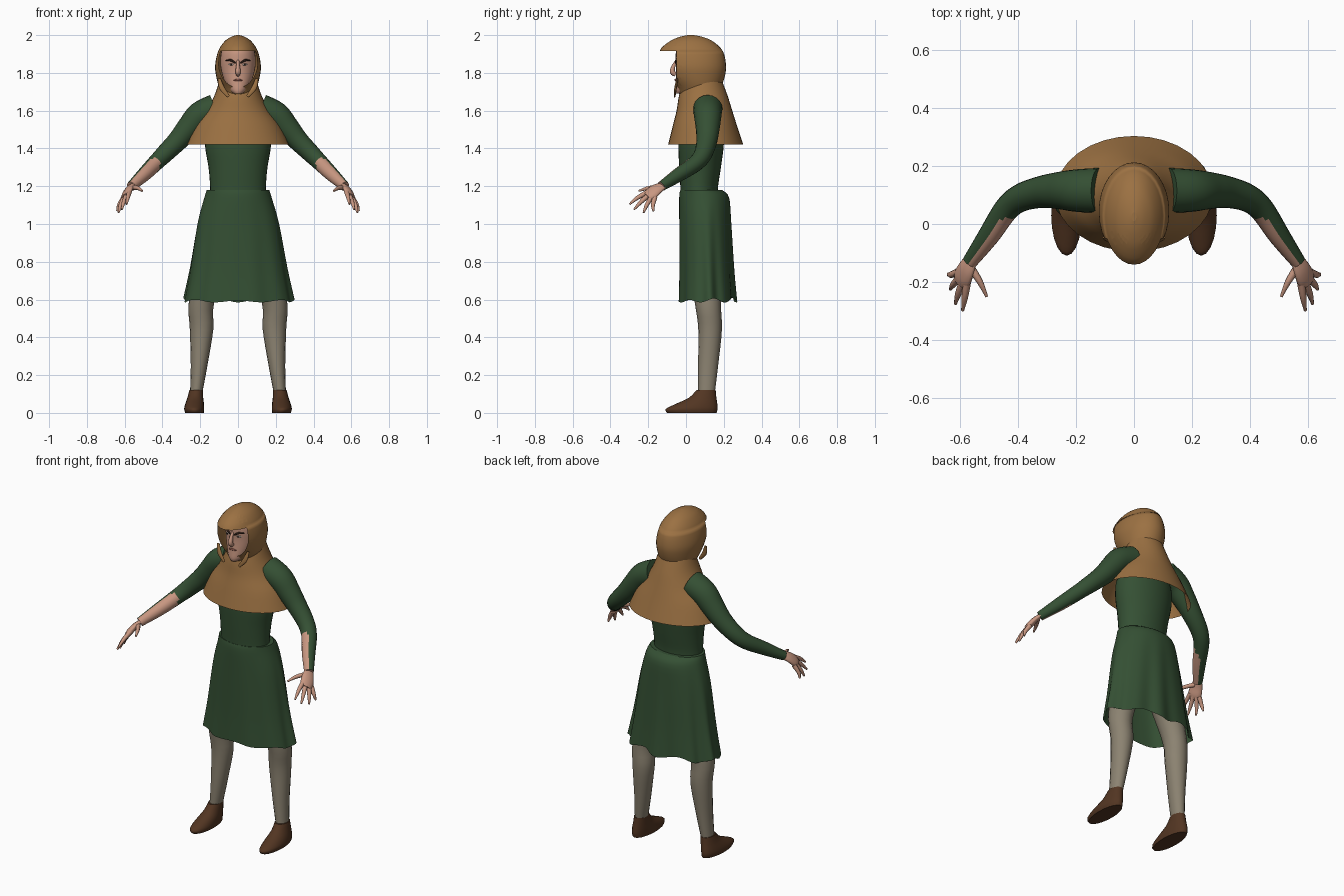
import bpy, bmesh, math
from mathutils import Vector

if "Cube" in bpy.data.objects:
    bpy.data.objects.remove(bpy.data.objects["Cube"])


def material(name, rgb):
    m = bpy.data.materials.new(name)
    m.use_nodes = True
    m.diffuse_color = (*rgb, 1)
    bsdf = m.node_tree.nodes["Principled BSDF"]
    bsdf.inputs["Base Color"].default_value = (*rgb, 1)
    bsdf.inputs["Roughness"].default_value = 0.8
    return m


TAN = material("tan cloth", (0.33, 0.165, 0.055))
GREEN = material("green cloth", (0.035, 0.08, 0.034))
SKIN = material("skin", (0.58, 0.31, 0.22))
HOSE = material("grey hose", (0.26, 0.225, 0.165))
LEATHER = material("brown leather", (0.085, 0.036, 0.016))
DARK = material("dark brow", (0.03, 0.015, 0.01))
LIP = material("lip", (0.3, 0.11, 0.08))
EYE = material("eye white", (0.6, 0.55, 0.5))


def spline(points, steps):
    """Smooth curve through tuples of any length."""
    out = []
    last = len(points) - 1
    for i in range(last):
        a, b, c, d = (points[max(0, min(last, i + k))] for k in (-1, 0, 1, 2))
        for s in range(steps):
            t = s / steps
            out.append([q + 0.5 * t * (r - p + t * (2*p - 5*q + 4*r - w + t * (3*(q - r) + w - p)))
                        for p, q, r, w in zip(a, b, c, d)])
    return out + [list(points[-1])]


def skin_rings(bm, rings, cap_start, cap_end):
    loops = [[bm.verts.new(p) for p in ring] for ring in rings]
    n = len(loops[0])
    for lo, hi in zip(loops, loops[1:]):
        for i in range(n):
            j = (i + 1) % n
            bm.faces.new((lo[i], lo[j], hi[j], hi[i]))
    if cap_start:
        bm.faces.new(loops[0][::-1])
    if cap_end:
        bm.faces.new(loops[-1])
    bmesh.ops.recalc_face_normals(bm, faces=bm.faces)


def finish(bm, name, mat, mirror=False):
    mesh = bpy.data.meshes.new(name)
    for f in bm.faces:
        f.smooth = len(f.verts) < 5
    bm.to_mesh(mesh)
    bm.free()
    mesh.materials.append(mat)
    ob = bpy.data.objects.new(name, mesh)
    bpy.context.collection.objects.link(ob)
    if mirror:
        ob.modifiers.new("mirror", "MIRROR").use_mirror_merge = False
    return ob


def loft(name, rings, mat, sides=32, steps=4, caps=(True, True), mirror=False, shape=None, edit=None):
    """Stack of flat ellipses: (z, centre x, front y, back y, half width)."""
    bm = bmesh.new()
    loops = []
    for z, cx, front, back, rx in spline(rings, steps):
        loop = []
        for i in range(sides):
            a = 2 * math.pi * i / sides
            p = Vector((cx + rx * math.cos(a), (front + back) / 2 + (back - front) / 2 * math.sin(a), z))
            loop.append(shape(p, a) if shape else p)
        loops.append(loop)
    skin_rings(bm, loops, *caps)
    if edit:
        edit(bm)
    return finish(bm, name, mat, mirror)


def tube(name, points, mat, sides=12, steps=4, wide=(0, 0, 1), flat=1.0, mirror=True):
    """Limb along a path of (x, y, z, radius)."""
    path = spline(points, steps)
    loops = []
    for i, (x, y, z, r) in enumerate(path):
        a, b = path[max(i - 1, 0)], path[min(i + 1, len(path) - 1)]
        d = (Vector(b[:3]) - Vector(a[:3])).normalized()
        u = Vector(wide)
        u = (u - d * u.dot(d)).normalized()
        v = d.cross(u)
        loops.append([Vector((x, y, z)) + r * (math.cos(t) * u + flat * math.sin(t) * v)
                      for t in (2 * math.pi * k / sides for k in range(sides))])
    bm = bmesh.new()
    skin_rings(bm, loops, True, True)
    return finish(bm, name, mat, mirror)


# Hood with a face opening below the brow
def open_face(bm):
    for co, no in (((0, -0.05, 0), (0, 1, 0)), ((0, 0, 1.915), (0, 0, 1))):
        bmesh.ops.bisect_plane(bm, geom=bm.verts[:] + bm.edges[:] + bm.faces[:], plane_co=co, plane_no=no)
    gone = [f for f in bm.faces
            if f.calc_center_median().y < -0.05 and f.calc_center_median().z < 1.915]
    bmesh.ops.delete(bm, geom=gone, context="FACES")


loft("hood", [(1.67, 0, -0.03, 0.17, 0.07), (1.72, 0, -0.05, 0.185, 0.098), (1.78, 0, -0.10, 0.205, 0.115),
              (1.84, 0, -0.13, 0.212, 0.121), (1.915, 0, -0.14, 0.195, 0.105), (1.965, 0, -0.09, 0.145, 0.073),
              (1.99, 0, -0.035, 0.09, 0.038), (2.0, 0, 0.01, 0.04, 0.008)],
     TAN, caps=(False, True), edit=open_face)
tube("hood_cheek_edge", [(0.1, -0.045, 1.77, 0.008), (0.085, -0.055, 1.72, 0.014), (0.05, -0.06, 1.675, 0.008)],
     TAN, wide=(1, 0, 0), flat=0.5)

# Shoulder cape, open at the hem
loft("cape", [(1.42, 0, -0.095, 0.303, 0.272), (1.52, 0, -0.07, 0.27, 0.225), (1.6, 0, -0.05, 0.245, 0.168),
              (1.68, 0, -0.037, 0.22, 0.125), (1.76, 0, -0.01, 0.19, 0.098)],
     TAN, caps=(False, False))

# Head and face
loft("head", [(1.69, 0, -0.055, 0.0, 0.022), (1.71, 0, -0.06, 0.05, 0.046), (1.76, 0, -0.055, 0.1, 0.073),
              (1.82, 0, -0.052, 0.14, 0.09), (1.87, 0, -0.055, 0.16, 0.093), (1.92, 0, -0.05, 0.165, 0.085),
              (1.96, 0, -0.015, 0.11, 0.05)], SKIN)
loft("neck", [(1.58, 0, 0.0, 0.13, 0.065), (1.75, 0, 0.0, 0.12, 0.06)], SKIN, sides=16, steps=1)
tube("nose", [(0, -0.05, 1.865, 0.007), (0, -0.066, 1.835, 0.010), (0, -0.072, 1.805, 0.014),
              (0, -0.055, 1.79, 0.011)], SKIN, wide=(1, 0, 0), mirror=False)
tube("brows", [(0.014, -0.056, 1.853, 0.004), (0.038, -0.048, 1.867, 0.006), (0.064, -0.03, 1.866, 0.003)],
     DARK, sides=6)
tube("eyes", [(0.02, -0.047, 1.843, 0.002), (0.035, -0.045, 1.845, 0.006), (0.05, -0.037, 1.844, 0.002)],
     EYE, sides=8)
tube("pupils", [(0.035, -0.048, 1.845, 0.005), (0.035, -0.053, 1.845, 0.004)], DARK, sides=8, steps=1)
tube("mouth", [(-0.027, -0.048, 1.758, 0.002), (0, -0.056, 1.763, 0.006), (0.027, -0.048, 1.758, 0.002)],
     LIP, sides=8, mirror=False)

# Tunic body
loft("torso", [(1.14, 0, -0.028, 0.17, 0.15), (1.2, 0, -0.03, 0.17, 0.148), (1.3, 0, -0.036, 0.185, 0.156),
               (1.42, 0, -0.04, 0.2, 0.175), (1.52, 0, -0.03, 0.2, 0.165), (1.64, 0, 0.01, 0.17, 0.09)], GREEN)


# Skirt with folds that deepen toward the hem and at the back
def fold(p, a):
    t = max(0, min(1, (1.15 - p.z) / 0.56))
    back = 0.35 + 0.65 * (0.5 + 0.5 * math.sin(a))
    wave = math.sin(9 * a + 0.8) + 0.5 * math.sin(14 * a)
    k = 1 + 0.045 * t * back * wave
    return Vector((p.x * k, 0.1 + (p.y - 0.1) * k, p.z + 0.014 * t * back * (1 + math.sin(7 * a))))


loft("skirt", [(0.585, 0, -0.04, 0.262, 0.288), (0.75, 0, -0.036, 0.25, 0.256), (1.0, 0, -0.036, 0.238, 0.215),
               (1.14, 0, -0.036, 0.228, 0.178), (1.18, 0, -0.03, 0.19, 0.165)],
     GREEN, sides=96, caps=(False, True), shape=fold)

# Legs and shoes
loft("legs", [(0.1, 0.222, 0.064, 0.152, 0.032), (0.25, 0.206, 0.064, 0.17, 0.044), (0.44, 0.193, 0.065, 0.19, 0.062),
              (0.58, 0.194, 0.047, 0.185, 0.067), (0.8, 0.14, 0.01, 0.19, 0.085), (0.98, 0.1, 0.0, 0.19, 0.09)],
     HOSE, sides=16, mirror=True)
loft("shoes", [(0.0, 0.23, -0.1, 0.162, 0.049), (0.02, 0.232, -0.108, 0.167, 0.053), (0.045, 0.23, -0.06, 0.166, 0.05),
               (0.08, 0.226, 0.015, 0.161, 0.042), (0.12, 0.222, 0.055, 0.157, 0.036)],
     LEATHER, sides=20, steps=3, mirror=True)

# Arms: sleeves with the inner forearm bare
arms = tube("arms", [(0.12, 0.115, 1.61, 0.078), (0.2, 0.115, 1.575, 0.073), (0.26, 0.115, 1.51, 0.064),
                     (0.32, 0.11, 1.44, 0.055), (0.39, 0.09, 1.37, 0.048), (0.44, 0.05, 1.32, 0.043),
                     (0.50, -0.04, 1.26, 0.037), (0.565, -0.13, 1.2, 0.026)],
            GREEN, sides=20, steps=5)
arms.data.materials.append(SKIN)
inner = Vector((-0.75, -0.6, 0.0))
for f in arms.data.polygons:
    if f.center.y < 0.02 and f.center.x > 0.4 and f.normal.dot(inner) > 0:
        f.material_index = 1

# Hands
across = (0.04, 0.05, -0.03)
tube("palms", [(0.56, -0.12, 1.205, 0.025), (0.577, -0.155, 1.185, 0.036), (0.59, -0.185, 1.16, 0.04),
               (0.597, -0.205, 1.145, 0.03)], SKIN, wide=across, flat=0.45)
fingers = {
    "thumbs": ((0.562, -0.15, 1.195), (0.53, -0.2, 1.19), (0.507, -0.25, 1.175)),
    "index_fingers": ((0.575, -0.2, 1.17), (0.583, -0.255, 1.14), (0.59, -0.298, 1.105)),
    "middle_fingers": ((0.588, -0.195, 1.155), (0.605, -0.24, 1.115), (0.615, -0.275, 1.077)),
    "ring_fingers": ((0.6, -0.182, 1.145), (0.622, -0.208, 1.1), (0.632, -0.225, 1.06)),
    "little_fingers": ((0.605, -0.165, 1.14), (0.63, -0.175, 1.1), (0.64, -0.172, 1.068)),
}
for name, pts in fingers.items():
    tube(name, [(*p, r) for p, r in zip(pts, (0.014, 0.011, 0.005))], SKIN, sides=8, wide=across)
